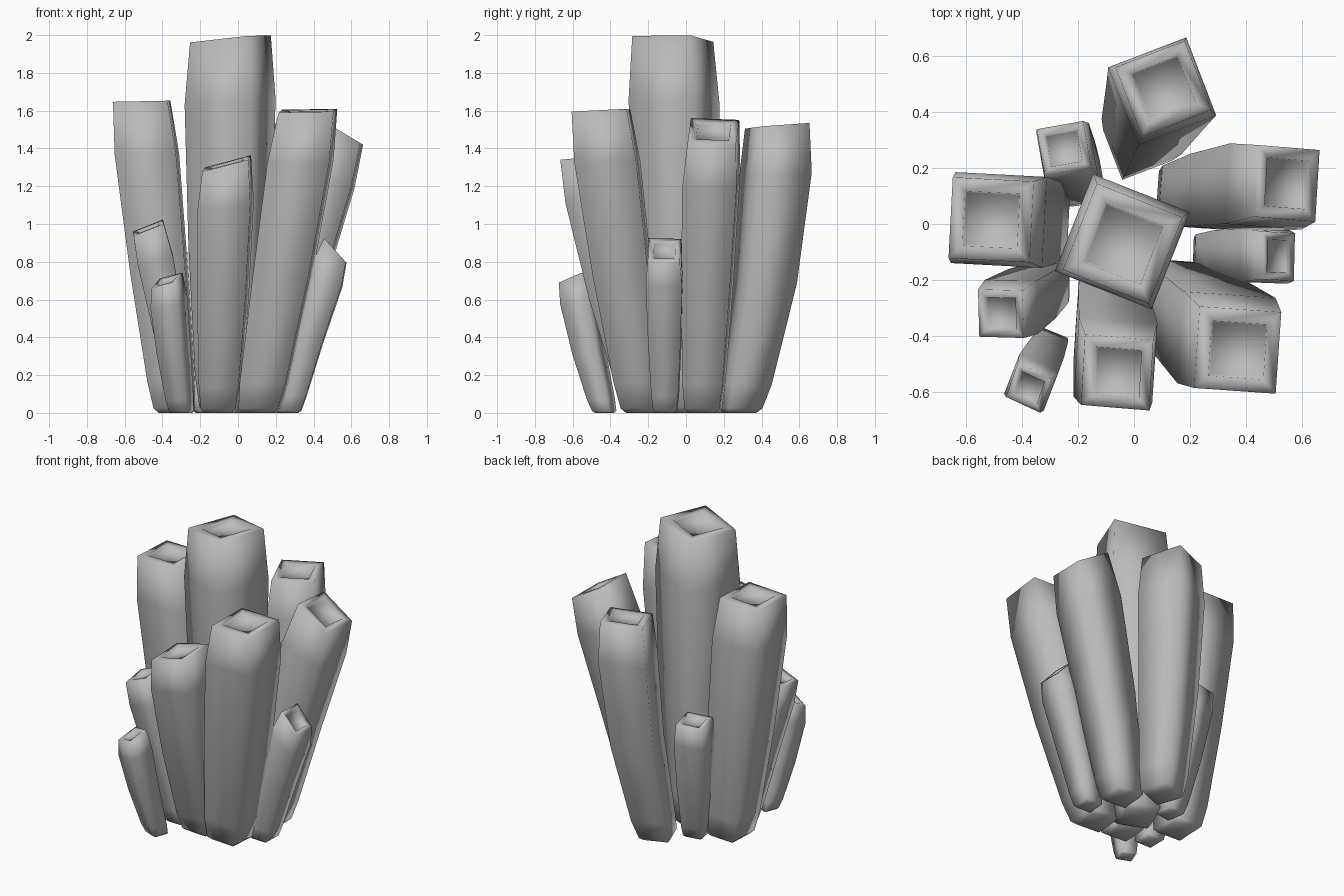
import bpy, bmesh, math
from mathutils import Vector, Matrix

if "Cube" in bpy.data.objects:
    bpy.data.objects.remove(bpy.data.objects["Cube"])

# Single stone colour
stone = bpy.data.materials.new("grey stone")
stone.use_nodes = True
GREY = (0.5, 0.5, 0.5, 1)
stone.diffuse_color = GREY
stone.node_tree.nodes["Principled BSDF"].inputs["Base Color"].default_value = GREY

# Position along the column, and width relative to its widest point
PROFILE = [(0, .5), (.015, .64), (.1, .74), (.45, .9), (.83, 1), (1, .89)]


def column(name, base, top, width, turn, bend, slope):
    """Square column leaning from base to top, with a flat rim and a sunken tip."""
    bm = bmesh.new()
    foot, tip = Vector((*base, 0)), Vector(top)
    spin = Matrix.Rotation(math.radians(turn), 3, 'Z')

    def ring(t, size, sink=0):
        # bend > 0 leans early, bend < 0 leans late
        lean = t + bend * 4 * t * (1 - t)
        centre = foot.lerp(tip, lean)
        centre.z = tip.z * t
        normal = Vector((-slope[0], -slope[1], 1)).normalized().lerp(
            Vector((0, 0, 1)), 1 - t ** 3).normalized()
        tilt = Vector((0, 0, 1)).rotation_difference(normal).to_matrix()
        half = width * size / 2
        return [bm.verts.new(centre + tilt @ spin @ Vector((x * half, y * half, -sink)))
                for x, y in ((-1, -1), (1, -1), (1, 1), (-1, 1))]

    rings = [ring(t, size) for t, size in PROFILE]
    rings.append(ring(1, .6))                    # flat rim
    rings.append(ring(1, .57, width * .07))      # sunken tip
    for low, high in zip(rings, rings[1:]):
        for i in range(4):
            j = (i + 1) % 4
            bm.faces.new((low[i], low[j], high[j], high[i]))
    bm.faces.new(rings[0][::-1])
    bm.faces.new(rings[-1])
    for face in bm.faces:
        face.smooth = True
    mesh = bpy.data.meshes.new(name)
    bm.to_mesh(mesh)
    bm.free()
    mesh.materials.append(stone)
    bpy.context.collection.objects.link(bpy.data.objects.new(name, mesh))


# Tall columns
column("centre_column", (-.05, -.03), (-.04, -.07, 1.98), .372, -21.5, 0, (.1, -.03))
column("back_column", (.01, .275), (.105, .483, 1.52), .298, 21, .22, (.02, .08))
column("back_left_column", (.17, .09), (.545, .145, 1.49), .288, -4, -.05, (-.6, 0))
column("front_left_column", (.11, -.23), (.37, -.45, 1.6), .328, -4, .03, (.02, .05))
column("front_column", (-.1, -.22), (-.06, -.53, 1.32), .284, -4, .05, (.27, .08))
column("right_column", (-.335, .01), (-.51, .015, 1.65), .325, -3, .02, (.02, 0))

# Short columns
column("left_short_column", (.27, -.11), (.515, -.115, .86), .192, -2, -.06, (-1.1, 0))
column("back_right_short_column", (-.17, .13), (-.25, .27, .84), .19, 10, .05, (.05, -.1))
column("front_right_short_column", (-.29, -.2), (-.475, -.32, .98), .192, 0, -.05, (.4, .15))
column("front_right_small_column", (-.3, -.43), (-.375, -.585, .7), .155, -22, .08, (.4, .3))
